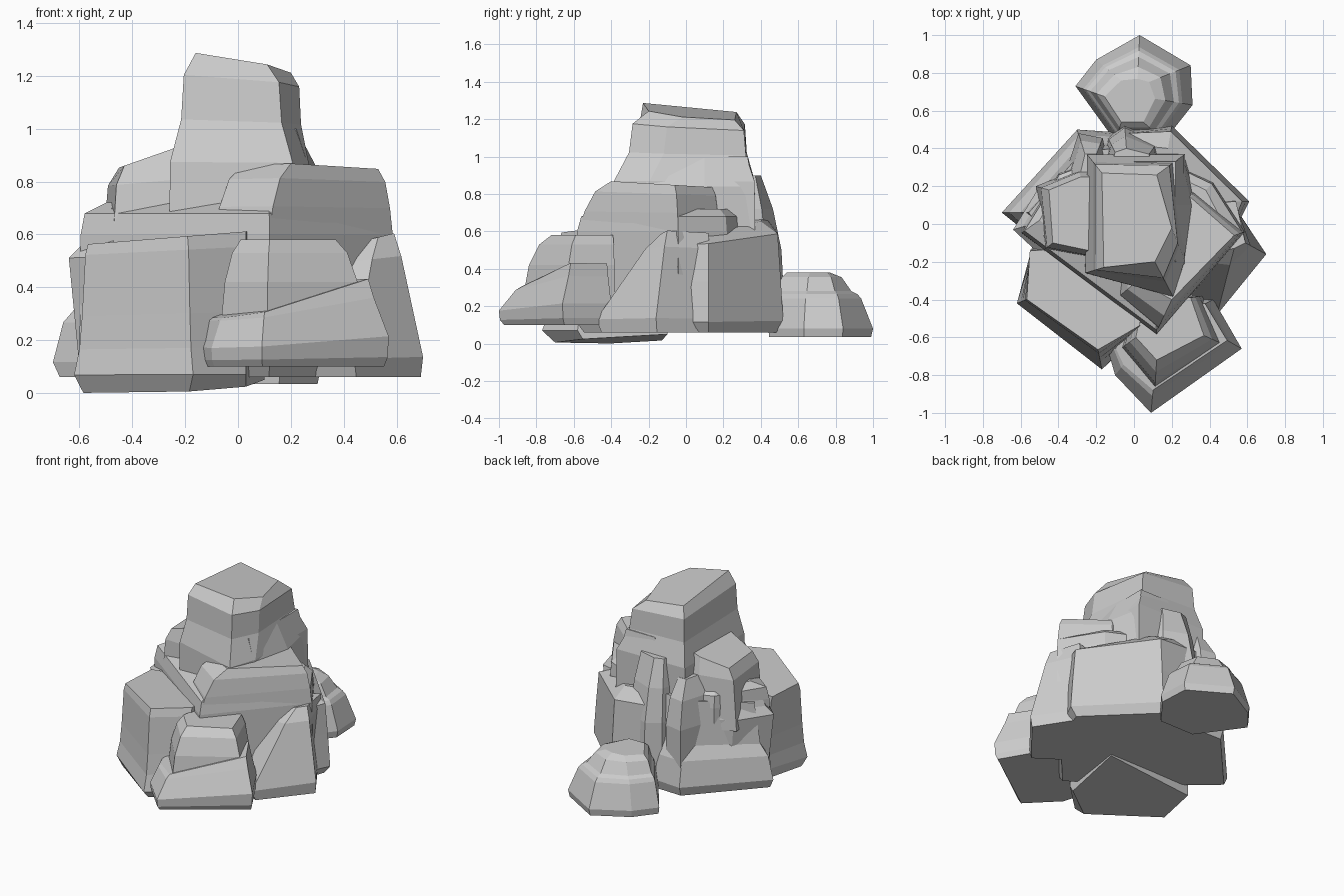
import bpy, bmesh


def rock(name, base, crown, profile, tilt=(0, 0), foot=(0, 0)):
    """Loft a faceted rock from a base outline to a crown outline.
    profile: (height, blend) rings, blend 0 = base, 1 = crown; tilt slopes the crown, foot the underside."""
    bm = bmesh.new()
    n = len(base)
    cx = sum(p[0] for p in crown) / n
    cy = sum(p[1] for p in crown) / n
    rings = []
    for i, (z, t) in enumerate(profile):
        k = (i / (len(profile) - 1)) ** 2
        sx, sy = foot if i == 0 else (k * tilt[0], k * tilt[1])
        ring = []
        for (ax, ay), (bx, by) in zip(base, crown):
            x, y = ax + (bx - ax) * t, ay + (by - ay) * t
            ring.append(bm.verts.new((x, y, max(0, z + sx * (x - cx) + sy * (y - cy)))))
        rings.append(ring)
    for lo, hi in zip(rings, rings[1:]):
        for i in range(n):
            j = (i + 1) % n
            bm.faces.new((lo[i], lo[j], hi[j], hi[i]))
    bm.faces.new(rings[0])
    bm.faces.new(rings[-1])
    bmesh.ops.recalc_face_normals(bm, faces=bm.faces)
    me = bpy.data.meshes.new(name)
    bm.to_mesh(me)
    bm.free()
    ob = bpy.data.objects.new(name, me)
    bpy.context.collection.objects.link(ob)
    return ob


# Tall summit
rock("summit",
     [(-.26, -.26), (.21, -.39), (.27, -.2), (.27, .37), (-.25, .37)],
     [(-.16, -.23), (.11, -.2), (.2, -.02), (.12, .26), (-.17, .27)],
     [(.6, 0), (.87, .03), (1.02, .45), (1.17, .55), (1.235, 1)], (-.15, -.1))

# Shoulders beside the summit
rock("left_shoulder",
     [(-.48, -.14), (-.26, -.18), (-.18, .3), (-.3, .29), (-.52, .2)],
     [(-.43, -.1), (-.24, -.14), (-.18, .25), (-.28, .25), (-.45, .18)],
     [(.45, 0), (.8, .4), (.9, 1)], (.35, 0))
rock("right_shoulder",
     [(.35, .1), (.27, .37), (0, .38), (0, -.2), (.3, -.22)],
     [(.22, .1), (.22, .33), (0, .33), (0, -.15), (.22, -.2)],
     [(.5, 0), (.84, .35), (1, 1)])

# Middle body
rock("middle_slab",
     [(-.6, -.05), (.12, -.59), (.59, -.04), (.42, .22), (0, .42), (-.4, .27)],
     [(-.5, .02), (.11, -.44), (.5, -.05), (.38, .18), (0, .36), (-.38, .22)],
     [(.06, .3), (.12, 0), (.6, .05), (.68, .2), (.72, 1)])
rock("right_block",
     [(.11, -.59), (.59, -.04), (.32, .18), (-.1, .2), (-.1, -.4)],
     [(.2, -.4), (.53, -.06), (.3, .14), (0, .15), (.02, -.3)],
     [(.3, 0), (.6, .08), (.7, .25), (.8, .55), (.85, 1)], (0, -.06))
rock("left_wedge",
     [(-.64, -.03), (-.5, -.16), (-.2, 0), (-.3, .3), (-.5, .2)],
     [(-.54, 0), (-.44, -.12), (-.2, 0), (-.28, .27), (-.42, .2)],
     [(.1, .4), (.52, 0), (.59, .5), (.73, 1.1)], (.3, 0))

# Surrounding boulders
rock("front_left_boulder",
     [(-.62, -.42), (-.17, -.77), (.03, -.58), (.1, -.1), (-.52, -.1)],
     [(-.57, -.4), (-.19, -.67), (.03, -.54), (.1, -.1), (-.55, -.14)],
     [(.02, .7), (.07, 0), (.17, .4), (.3, .6), (.54, .85), (.59, 1.05)], (.08, 0), (.05, .05))
rock("right_boulder",
     [(.70, -.16), (.44, -.48), (.2, -.3), (.2, .12), (.5, .14)],
     [(.59, -.1), (.53, -.13), (.3, -.15), (.3, .1), (.54, .12)],
     [(.06, .08), (.13, 0), (.5, .75), (.57, 1)], (.25, 0))
rock("back_right_boulder",
     [(.61, .12), (.2, .52), (-.05, .5), (-.1, .1), (.55, 0)],
     [(.46, .12), (.18, .4), (0, .42), (-.05, .1), (.45, 0)],
     [(.06, .3), (.12, 0), (.35, .12), (.57, .25), (.63, 1)], (-.15, .1))
rock("back_left_boulder",
     [(-.70, .06), (-.3, .5), (0, .48), (0, 0), (-.5, -.1)],
     [(-.57, .06), (-.28, .39), (0, .42), (0, 0), (-.45, -.1)],
     [(.06, .2), (.12, 0), (.28, .3), (.36, .75), (.64, 1.1)], (.1, .1))

# Pointed columns on the back
rock("back_spire",
     [(-.05, .53), (.13, .44), (.2, .2), (-.2, .2), (-.14, .46)],
     [(-.04, .4), (.08, .37), (.1, .2), (-.15, .2), (-.1, .38)],
     [(.06, .2), (.12, 0), (.5, .15), (.72, .5), (.9, 1)])
rock("back_left_spire",
     [(-.3, .5), (-.16, .47), (-.1, .2), (-.4, .2)],
     [(-.26, .37), (-.2, .37), (-.15, .2), (-.3, .2)],
     [(.1, .2), (.5, .15), (.68, .45), (.8, 1)])

# Stepped front stone
rock("front_ledge",
     [(.09, -1), (.57, -.66), (.42, -.4), (0, -.4), (-.14, -.66), (-.1, -.8)],
     [(.1, -.89), (.5, -.62), (.38, -.42), (0, -.42), (-.1, -.66), (-.06, -.75)],
     [(.1, .25), (.13, .05), (.19, 0), (.31, .8), (.345, 1.1)], (.24, .12))
rock("front_step",
     [(.11, -.88), (.48, -.64), (.36, -.38), (.02, -.38), (-.07, -.66)],
     [(.12, -.72), (.37, -.59), (.3, -.39), (.05, -.39), (.01, -.6)],
     [(.2, 0), (.42, .25), (.53, .6), (.58, 1)])

# Small back stone
rock("back_stone",
     [(.03, 1), (.3, .84), (.31, .63), (.16, .44), (-.1, .44), (-.31, .73), (-.2, .87)],
     [(.02, .79), (.1, .76), (.13, .66), (.06, .53), (-.07, .53), (-.17, .68), (-.08, .77)],
     [(.035, .05), (.08, 0), (.24, .3), (.265, .4), (.28, .55), (.355, .8), (.38, 1.1)])
